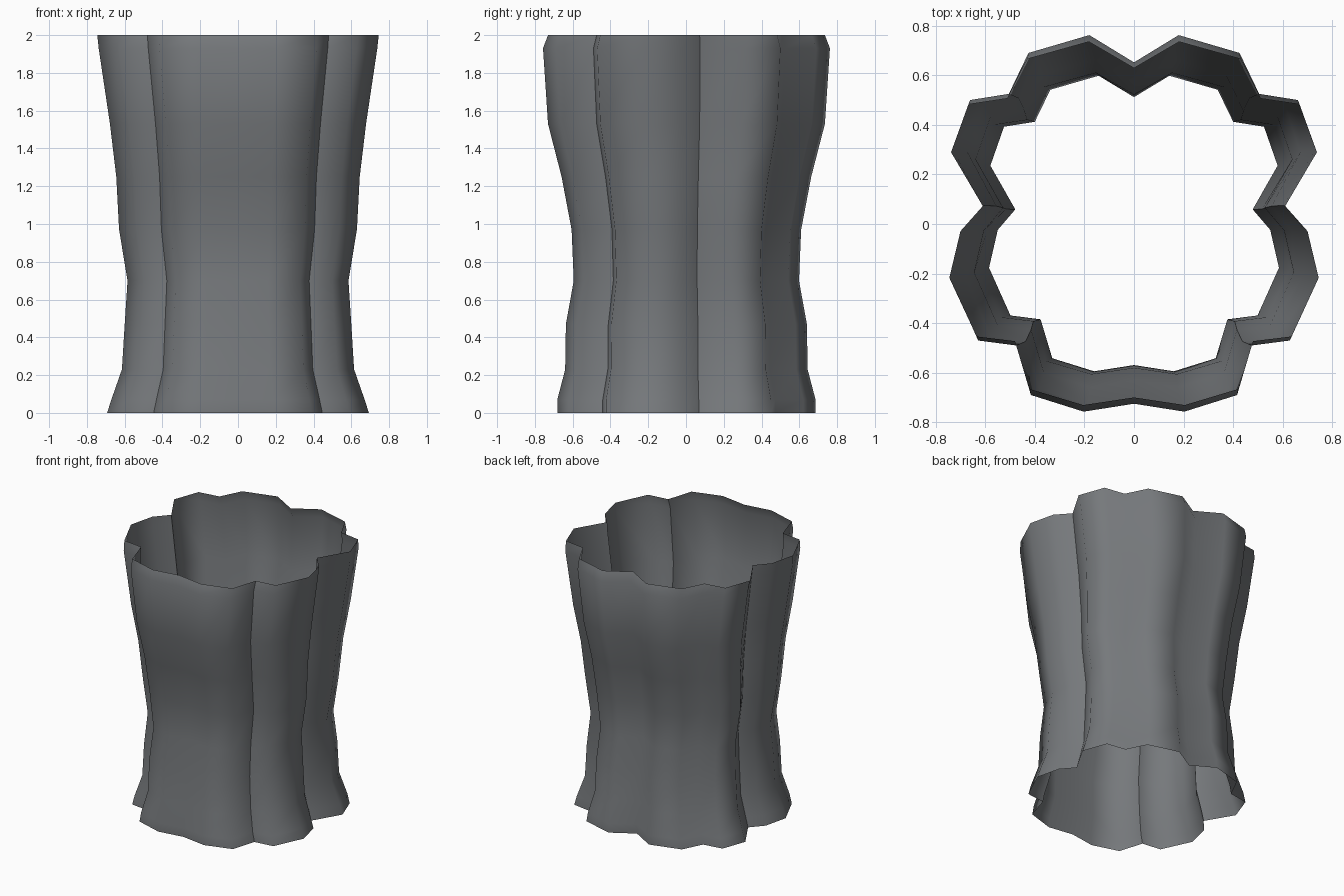
import bpy, bmesh, math

if "Cube" in bpy.data.objects:
    bpy.data.objects.remove(bpy.data.objects["Cube"])

# right half of the lobed cross-section, front to back (full size, at the flared top)
HALF = [(0, -.725), (.205, -.757), (.42, -.69), (.48, -.49), (.635, -.47),
        (.745, -.225), (.70, -.03), (.61, .075), (.738, .30), (.668, .50),
        (.51, .525), (.43, .69), (.182, .762), (0, .652)]
RING = HALF + [(-x, y) for x, y in reversed(HALF[1:-1])]

# height, x scale, y scale of each level
LEVELS = [(0, .93, .90), (.07, .90, .90), (.23, .825, .845), (.47, .805, .84),
          (.70, .785, .785), (.97, .845, .80), (1.25, .865, .87),
          (1.53, .91, .965), (1.93, .99, 1.0), (2.0, 1.0, .965)]

mat = bpy.data.materials.new("charcoal grey")
mat.diffuse_color = (.18, .19, .2, 1)
mat.use_nodes = True
mat.node_tree.nodes["Principled BSDF"].inputs["Base Color"].default_value = mat.diffuse_color

# open-ended hollow trunk, lofted through the levels
bm = bmesh.new()
rings = [[bm.verts.new((x * sx, y * sy, z)) for x, y in RING] for z, sx, sy in LEVELS]
n = len(RING)
for a, b in zip(rings, rings[1:]):
    for i in range(n):
        j = (i + 1) % n
        bm.faces.new((a[i], a[j], b[j], b[i]))
mesh = bpy.data.meshes.new("hollow_trunk")
bm.to_mesh(mesh)
bm.free()
mesh.materials.append(mat)
trunk = bpy.data.objects.new("hollow_trunk", mesh)
bpy.context.collection.objects.link(trunk)
bpy.context.view_layer.objects.active = trunk
trunk.select_set(True)
bpy.ops.object.shade_smooth_by_angle(angle=math.radians(64))
